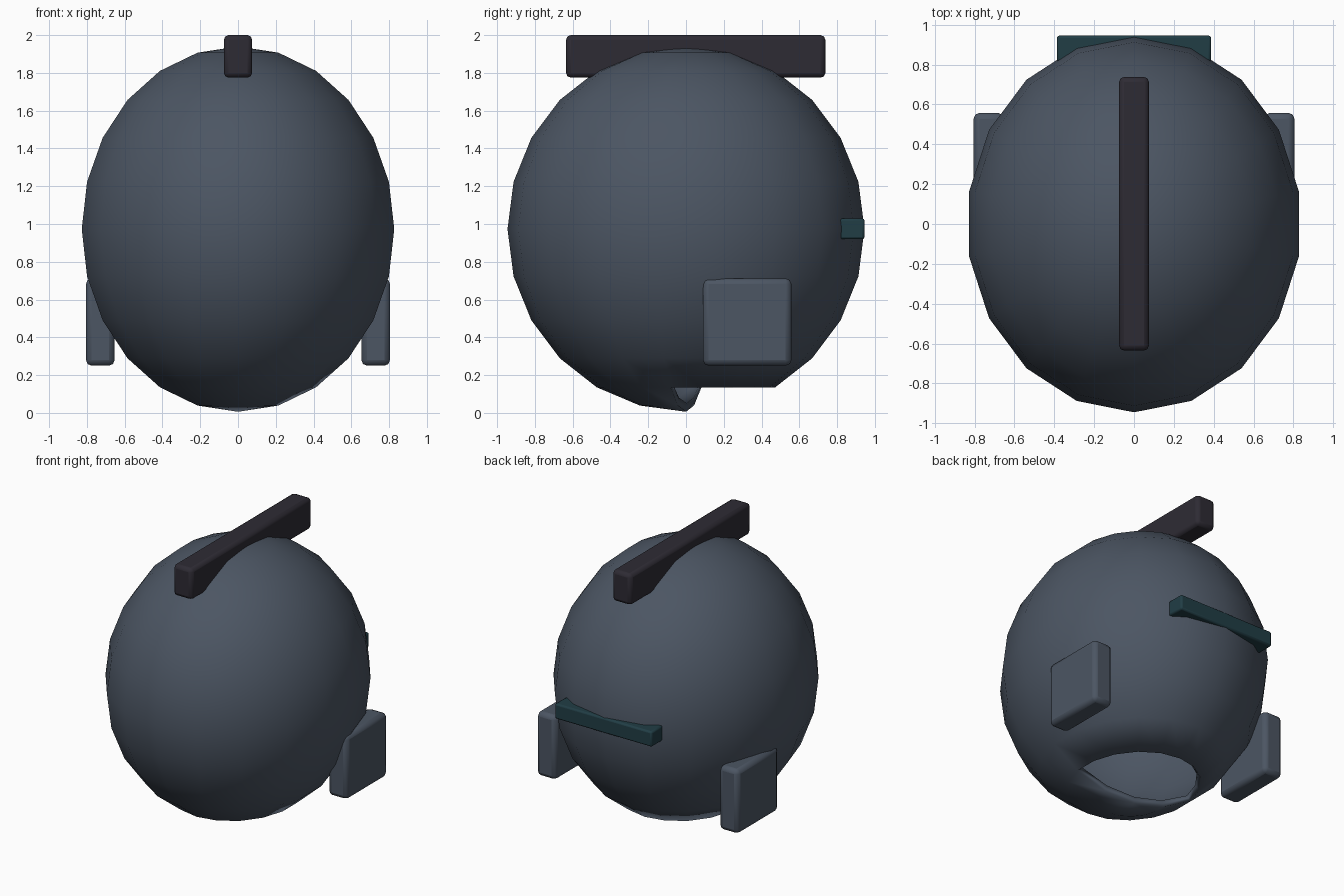
import bpy, bmesh, math
from mathutils import Matrix

if "Cube" in bpy.data.objects:
    bpy.data.objects.remove(bpy.data.objects["Cube"])


def material(name, color):
    m = bpy.data.materials.new(name)
    m.diffuse_color = (*color, 1)
    m.use_nodes = True
    m.node_tree.nodes["Principled BSDF"].inputs["Base Color"].default_value = m.diffuse_color
    return m


SLATE = material("slate grey", (0.072, 0.092, 0.125))
CHARCOAL = material("charcoal", (0.027, 0.024, 0.034))
TEAL = material("dark teal", (0.015, 0.047, 0.060))


def finish(name, bm, mat):
    bmesh.ops.recalc_face_normals(bm, faces=bm.faces)
    mesh = bpy.data.meshes.new(name)
    bm.to_mesh(mesh)
    bm.free()
    mesh.materials.append(mat)
    ob = bpy.data.objects.new(name, mesh)
    bpy.context.collection.objects.link(ob)
    return ob


def smooth(ob, angle):
    bpy.ops.object.select_all(action='DESELECT')
    ob.select_set(True)
    bpy.context.view_layer.objects.active = ob
    bpy.ops.object.shade_smooth_by_angle(angle=math.radians(angle))


def rounded_box(name, lo, hi, bevel, mat):
    bm = bmesh.new()
    bmesh.ops.create_cube(bm, size=1)
    for v in bm.verts:
        v.co = [a + (b - a) * (c + 0.5) for a, b, c in zip(lo, hi, v.co)]
    ob = finish(name, bm, mat)
    mod = ob.modifiers.new("rounding", 'BEVEL')
    mod.width, mod.segments = bevel, 2
    smooth(ob, 35)
    return ob


# Helmet shell: egg-shaped sphere, open underneath at the back
bm = bmesh.new()
bmesh.ops.create_uvsphere(bm, u_segments=18, v_segments=12, radius=1)
opening = []
for f in bm.faces:
    c = f.calc_center_median()
    behind = c.y > 0.01 or (abs(c.y) < 0.01 and c.x > 0)
    if c.z < -0.86 and behind:
        opening.append(f)
bmesh.ops.delete(bm, geom=opening, context='FACES')
bm.transform(Matrix.Translation((0, 0, 0.973)) @ Matrix.Diagonal((0.84, 0.945, 0.967, 1)))
shell = finish("helmet_shell", bm, SLATE)
wall = shell.modifiers.new("wall", 'SOLIDIFY')
wall.thickness, wall.offset = 0.045, -1
smooth(shell, 40)

# Crest along the top
rounded_box("crest", (-0.075, -0.635, 1.775), (0.075, 0.738, 2.0), 0.025, CHARCOAL)

# Bar across the back
rounded_box("back_bar", (-0.387, 0.815, 0.92), (0.387, 0.945, 1.03), 0.012, TEAL)

# Cheek pads on both sides
for side, name in ((1, "right_cheek_pad"), (-1, "left_cheek_pad")):
    x0, x1 = sorted((side * 0.653, side * 0.805))
    rounded_box(name, (x0, 0.09, 0.25), (x1, 0.558, 0.712), 0.03, SLATE)
